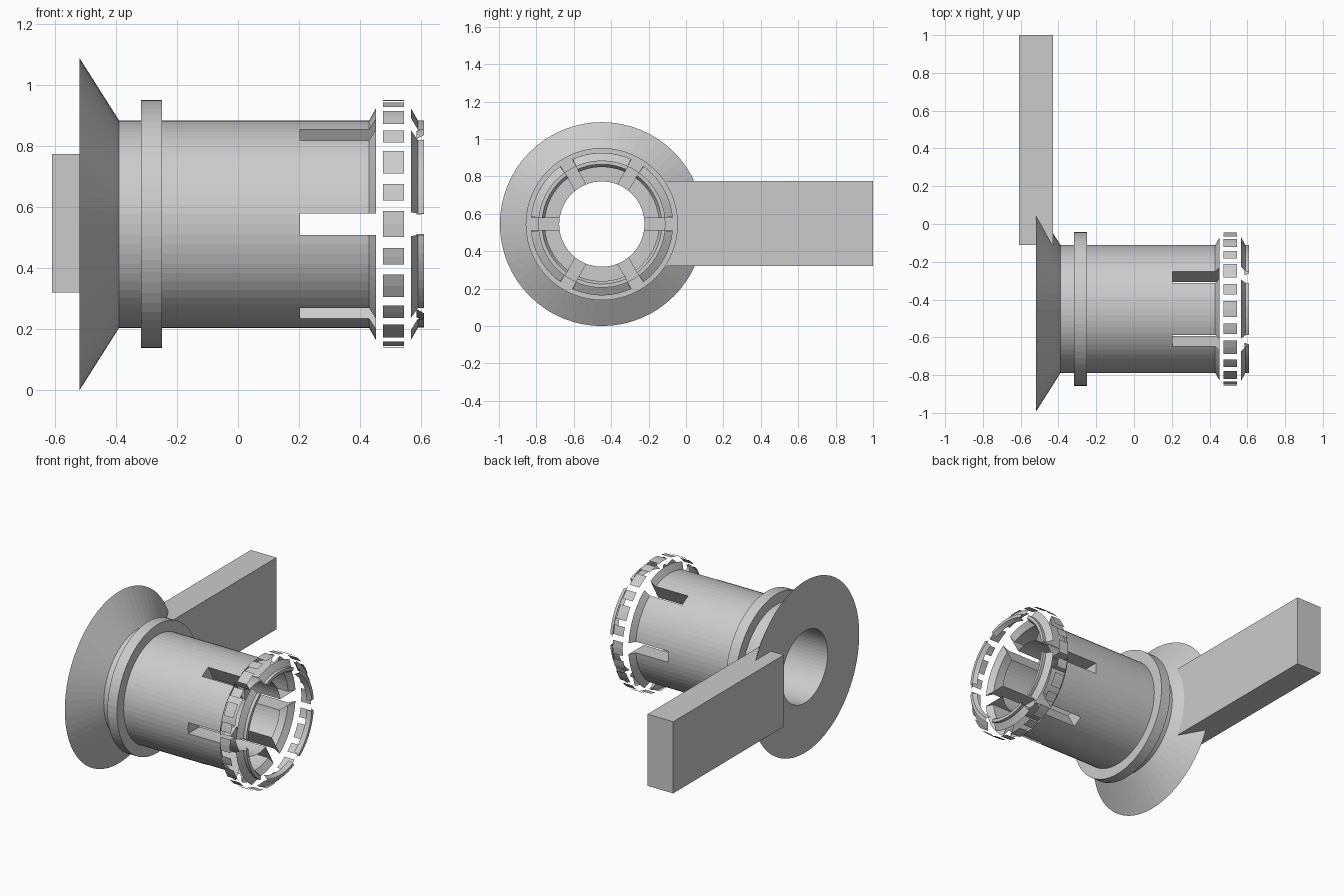
import bpy, bmesh
from math import cos, sin, radians, asin, pi

if "Cube" in bpy.data.objects:
    bpy.data.objects.remove(bpy.data.objects["Cube"])

CY, CZ = -0.45, 0.545      # axis of the tube, parallel to x
SEG = 64


def make_object(name, bm):
    mesh = bpy.data.meshes.new(name)
    bm.to_mesh(mesh)
    bm.free()
    ob = bpy.data.objects.new(name, mesh)
    bpy.context.collection.objects.link(ob)
    return ob


def sweep(bm, profile, a0, a1, steps, closed_profile=False):
    """Turn (x, radius) points around the tube axis."""
    full = abs(a1 - a0 - 2 * pi) < 1e-6
    rings = []
    for i in range(steps if full else steps + 1):
        a = a0 + (a1 - a0) * i / steps
        rings.append([bm.verts.new((x, CY - r * cos(a), CZ + r * sin(a))) for x, r in profile])
    n = len(profile)
    for i in range(steps):
        p, q = rings[i], rings[(i + 1) % len(rings)]
        for j in range(n if closed_profile else n - 1):
            k = (j + 1) % n
            bm.faces.new((p[j], p[k], q[k], q[j]))
    if closed_profile and not full:
        bm.faces.new(rings[0])
        bm.faces.new(rings[-1])
    bmesh.ops.recalc_face_normals(bm, faces=bm.faces)


def box(name, lo, hi):
    bm = bmesh.new()
    bmesh.ops.create_cube(bm, size=1)
    for v in bm.verts:
        v.co = [(a + b) / 2 + c * (b - a) for a, b, c in zip(lo, hi, v.co)]
    return make_object(name, bm)


# Tube with conical flange, collar and flared mouth
bm = bmesh.new()
sweep(bm, [(-.52, .228), (-.52, .545), (-.39, .34), (-.318, .34), (-.318, .407),
           (-.25, .407), (-.25, .34), (.43, .34), (.453, .381), (.453, .228)],
      0, 2 * pi, SEG, True)
body = make_object("flanged_tube", bm)

# Three crossing bars cut the six slots
for k in range(3):
    bar = box("slot_cutter", (.203, -.6, -.035), (.8, .6, .035))
    bar.location = (0, CY, CZ)
    bar.rotation_euler.x = radians(60 * k)
    bar.hide_render = True
    mod = body.modifiers.new("slot", "BOOLEAN")
    mod.operation = "DIFFERENCE"
    mod.solver = "EXACT"
    mod.object = bar
    bpy.context.view_layer.objects.active = body
    bpy.ops.object.modifier_apply(modifier=mod.name)
    bpy.data.objects.remove(bar)

# Fingers are open shells at the mouth
bm = bmesh.new()
bm.from_mesh(body.data)
caps = [f for f in bm.faces if all(v.co.x > .4525 for v in f.verts)]
bmesh.ops.delete(bm, geom=caps, context="FACES")
bm.to_mesh(body.data)
bm.free()

# Six tapered finger tips, separate from the tube
bm = bmesh.new()
gap = asin(.035 / .34)
for k in range(6):
    a = radians(60 * k)
    sweep(bm, [(.567, .381), (.59, .34), (.61, .34), (.61, .32), (.585, .305)],
          a + gap, a + radians(60) - gap, 9)
make_object("finger_tips", bm)

# Thin latch plates around the open band, alternately wide and narrow
bm = bmesh.new()
for k in range(24):
    a, half = radians(15 * k), radians(4 if k % 2 else 6)
    sweep(bm, [(.475, .407), (.545, .407)], a - half, a + half, 2)
make_object("latch_plates", bm)

# Lever arm
box("lever", (-.61, -.11, .32), (-.43, 1.0, .775))
